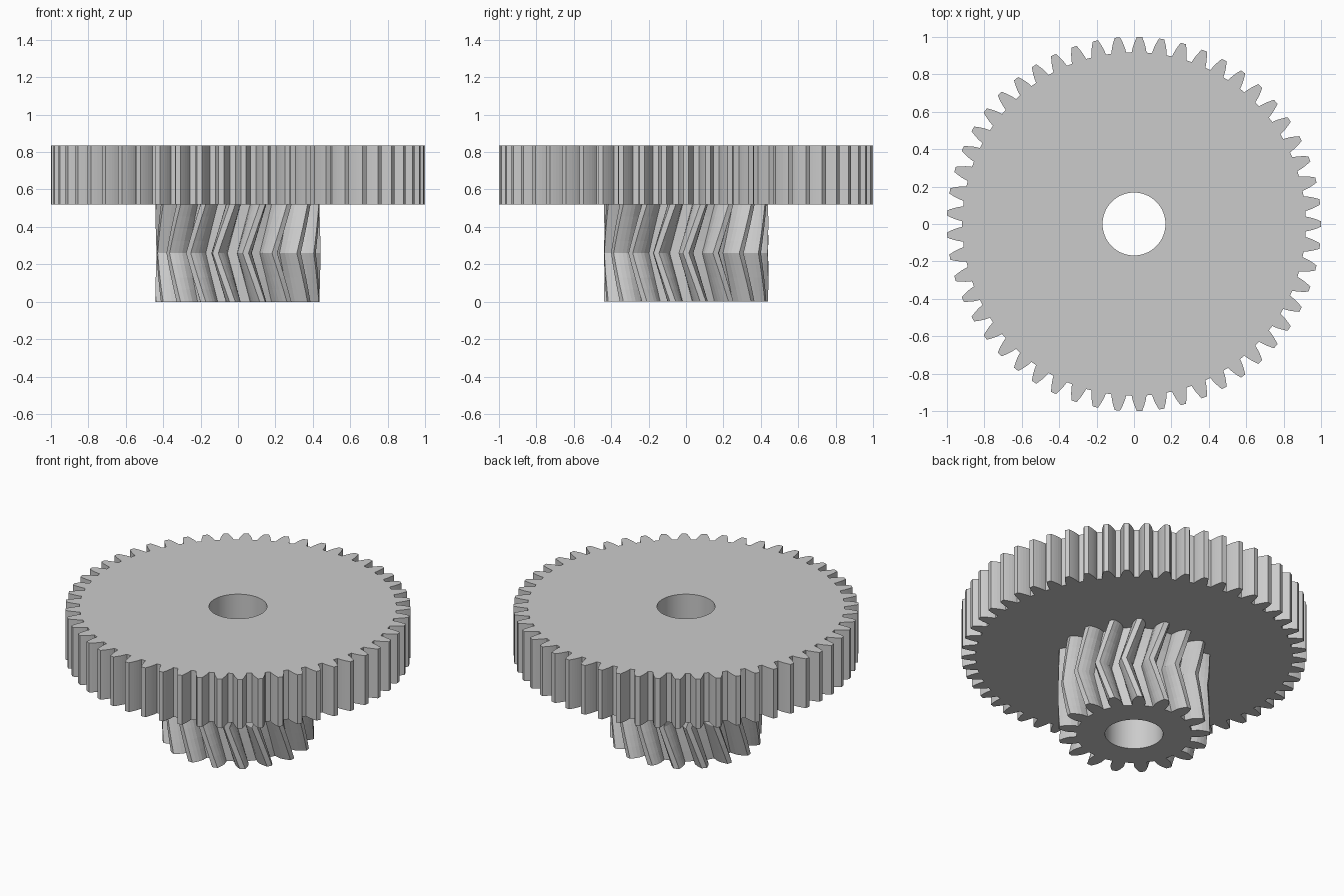
import bpy
import bmesh
from math import acos, cos, sin, tan, radians, pi, tau

cube = bpy.data.objects.get("Cube")
if cube:
    bpy.data.objects.remove(cube, do_unlink=True)

BORE = 0.168
PRESSURE = radians(20)

grey = bpy.data.materials.new("light_grey")
grey.use_nodes = True
grey.diffuse_color = (0.6, 0.6, 0.6, 1)
grey.node_tree.nodes["Principled BSDF"].inputs["Base Color"].default_value = (0.6, 0.6, 0.6, 1)


def involute(angle):
    return tan(angle) - angle


def gear_profile(teeth, outer, root, steps=5):
    """Polar outline (radius, angle) of a spur gear with involute flanks."""
    pitch = outer * teeth / (teeth + 2)
    base = pitch * cos(PRESSURE)
    flank = []
    for i in range(steps + 1):
        r = root + (outer - root) * i / steps
        half = pi / (2 * teeth) + involute(PRESSURE) - involute(acos(min(1, base / r)))
        flank.append((r, half))
    outline = []
    for t in range(teeth):
        centre = tau * t / teeth
        outline += [(r, centre - a) for r, a in flank]
        outline += [(r, centre + a) for r, a in reversed(flank)]
    return outline


def build_gear(name, outline, layers, cap_top=True):
    """Stack the outline through (height, twist) layers around a round bore."""
    bm = bmesh.new()
    n = len(outline)

    def ring(points, z):
        return [bm.verts.new((r * cos(a), r * sin(a), z)) for r, a in points]

    def bridge(low, high):
        for i in range(n):
            j = (i + 1) % n
            bm.faces.new((low[i], low[j], high[j], high[i]))

    # toothed wall
    walls = [ring([(r, a + twist) for r, a in outline], z) for z, twist in layers]
    for low, high in zip(walls, walls[1:]):
        bridge(low, high)

    # bore wall, following the twist of each end so the caps stay even
    start = outline[0][1]
    holes = []
    for z, twist in (layers[0], layers[-1]):
        holes.append(ring([(BORE, start + twist + tau * i / n) for i in range(n)], z))
    bridge(holes[1], holes[0])

    # end faces
    bridge(holes[0], walls[0])
    if cap_top:
        bridge(walls[-1], holes[1])

    mesh = bpy.data.meshes.new(name)
    bm.to_mesh(mesh)
    bm.free()
    mesh.materials.append(grey)
    obj = bpy.data.objects.new(name, mesh)
    bpy.context.collection.objects.link(obj)
    return obj


# wide spur gear on top
build_gear("spur_gear", gear_profile(53, 1.0, 0.918), [(0.52, 0), (0.835, 0)])

# herringbone pinion below, twisting away from its middle plane
MIDDLE, TWIST, SLICES = 0.26, radians(12), 4
herringbone = [(MIDDLE * (1 + i / SLICES), TWIST * abs(i) / SLICES)
               for i in range(-SLICES, SLICES + 1)]
build_gear("herringbone_pinion", gear_profile(17, 0.44, 0.335), herringbone, cap_top=False)
